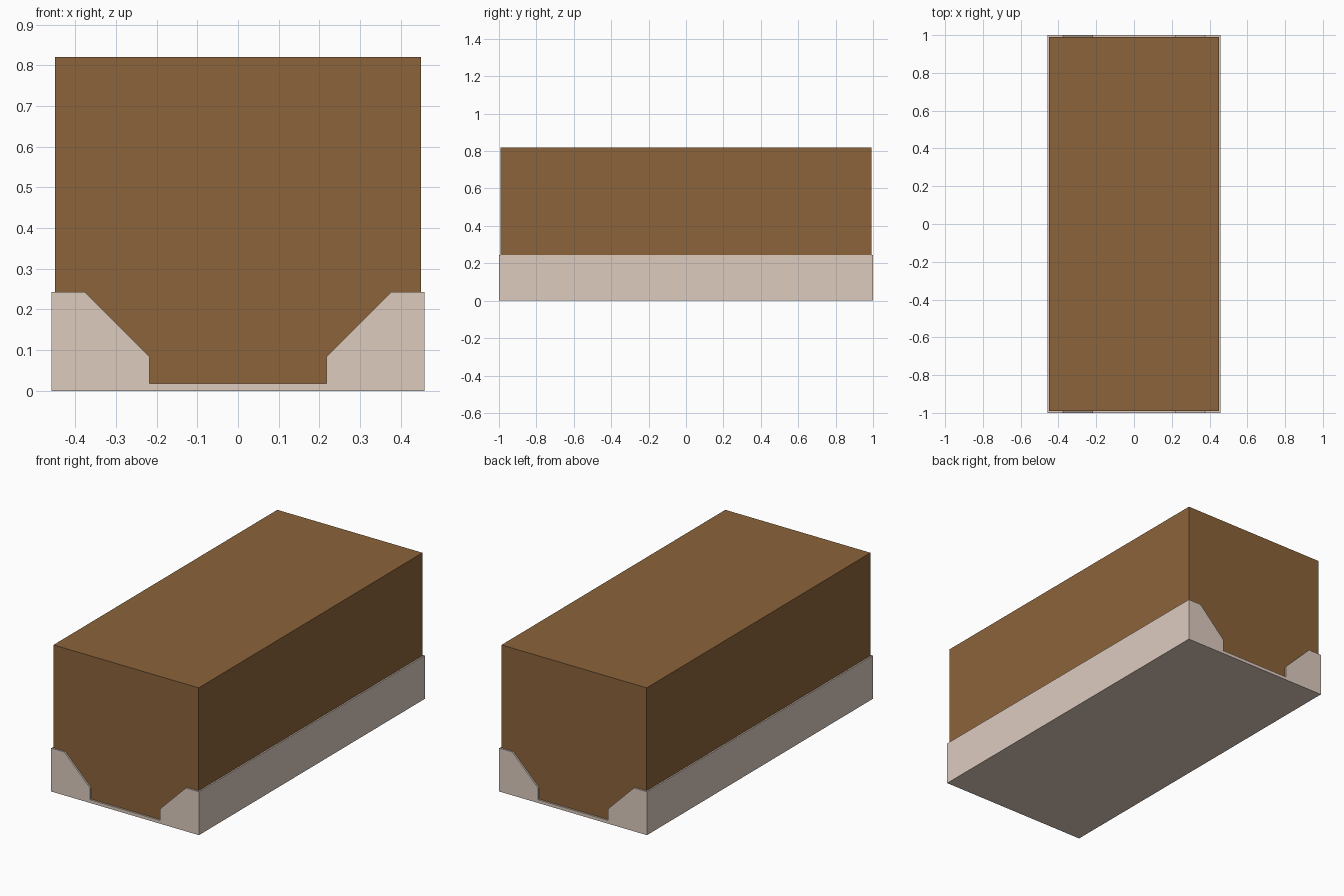
import bpy
import bmesh

if "Cube" in bpy.data.objects:
    bpy.data.objects.remove(bpy.data.objects["Cube"])


def make_material(name, color):
    mat = bpy.data.materials.new(name)
    mat.diffuse_color = color
    mat.use_nodes = True
    mat.node_tree.nodes["Principled BSDF"].inputs["Base Color"].default_value = mat.diffuse_color
    return mat


def extrude_profile(name, points, half_length, mat):
    """Extrude an x-z outline along y, centred on y = 0."""
    bm = bmesh.new()
    face = bm.faces.new([bm.verts.new((x, -half_length, z)) for x, z in points])
    result = bmesh.ops.extrude_face_region(bm, geom=[face])
    moved = [g for g in result["geom"] if isinstance(g, bmesh.types.BMVert)]
    bmesh.ops.translate(bm, verts=moved, vec=(0, 2 * half_length, 0))
    bmesh.ops.recalc_face_normals(bm, faces=bm.faces)
    mesh = bpy.data.meshes.new(name)
    bm.to_mesh(mesh)
    bm.free()
    obj = bpy.data.objects.new(name, mesh)
    bpy.context.collection.objects.link(obj)
    mesh.materials.append(mat)
    return obj


def mirrored(right_half):
    """Complete a symmetric outline from its right half."""
    return right_half + [(-x, z) for x, z in reversed(right_half)]


stone = make_material("pale_stone", (0.723, 0.597, 0.521, 1))
earth = make_material("brown_earth", (0.258, 0.125, 0.042, 1))

# Base: long trough with chamfered inner walls
extrude_profile("trough_base", mirrored([
    (0.458, 0), (0.458, 0.243), (0.377, 0.243), (0.217, 0.083), (0.217, 0.018),
]), 1.0, stone)

# Body: plain block seated in the trough, just inside its ends and sides
extrude_profile("block_body", mirrored([(0.45, 0.017), (0.45, 0.82)]), 0.991, earth)
